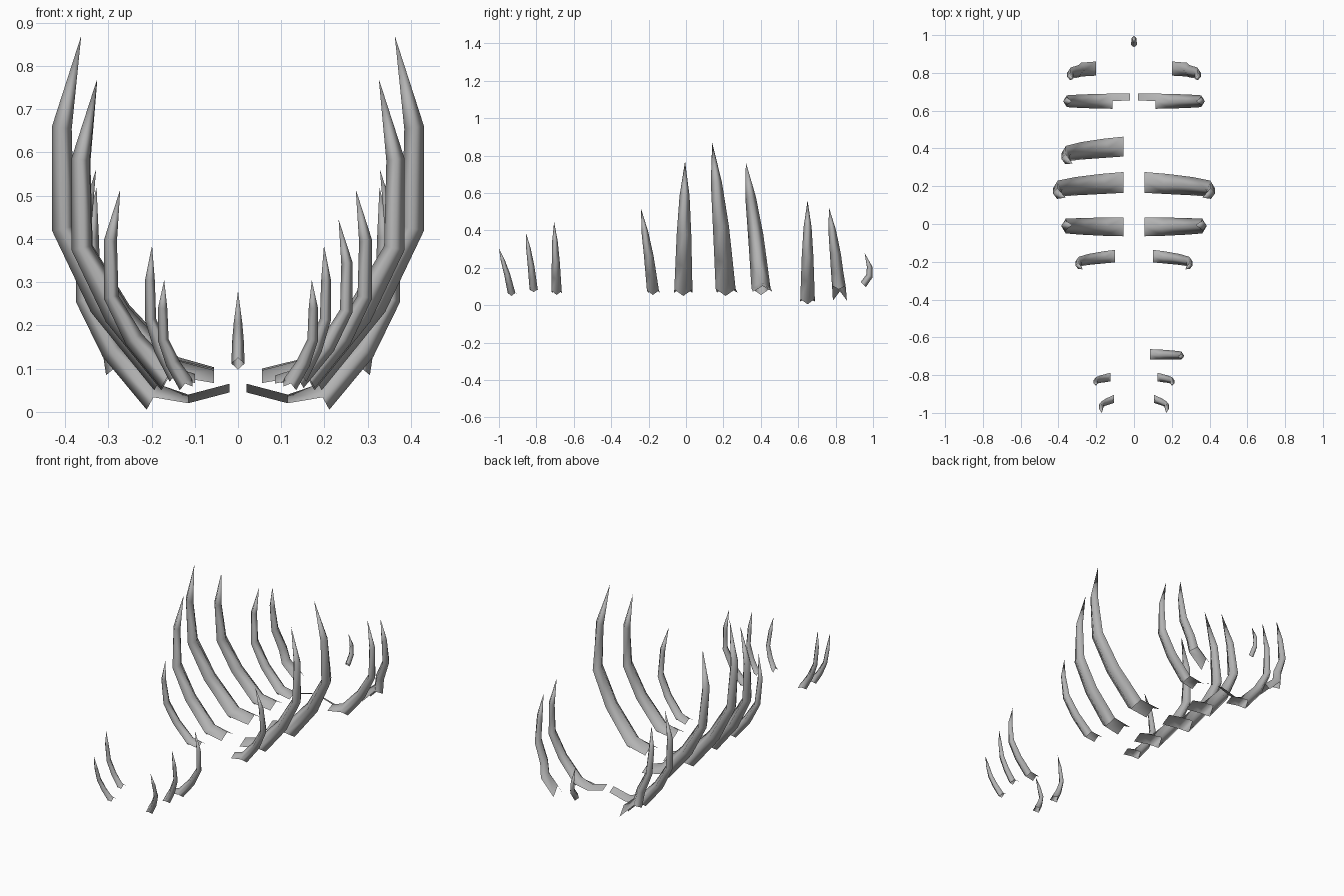
import bpy
import bmesh
from mathutils import Vector

cube = bpy.data.objects.get("Cube")
if cube:
    bpy.data.objects.remove(cube)

bone = bpy.data.materials.new("bone_grey")
bone.use_nodes = True
GREY = (0.45, 0.45, 0.45, 1)
bone.diffuse_color = GREY
bone.node_tree.nodes["Principled BSDF"].inputs["Base Color"].default_value = GREY


def finish(name, bm):
    bmesh.ops.recalc_face_normals(bm, faces=bm.faces[:])
    for f in bm.faces:
        f.smooth = True
    mesh = bpy.data.meshes.new(name)
    bm.to_mesh(mesh)
    bm.free()
    mesh.materials.append(bone)
    bpy.context.collection.objects.link(bpy.data.objects.new(name, mesh))


def tapered_tube(bm, rings, tip, open_first):
    """Diamond rings (inner, front, outer, back) joined up to a point."""
    rows = [[bm.verts.new(p) for p in ring] for ring in rings]
    end = bm.verts.new(tip)
    for n, (a, b) in enumerate(zip(rows, rows[1:])):
        for i in range(4):
            j = (i + 1) % 4
            # the first stretch keeps only its upper, inner faces
            if n == 0 and open_first and i in (1, 2):
                continue
            bm.faces.new((a[i], a[j], b[j], b[i]))
    for i in range(4):
        bm.faces.new((rows[-1][i], rows[-1][(i + 1) % 4], end))
    for v in [v for v in bm.verts if not v.link_faces]:
        bm.verts.remove(v)
    return rows


# Rib shape: along, up, thickness, width and lean for each ring
SHAPE = [
    (0.37, 0.0, 0.085, 0.97, 0.10),
    (0.76, 0.22, 0.068, 0.88, 0.25),
    (1.0, 0.45, 0.052, 0.78, 0.42),
    (1.0, 0.745, 0.046, 0.54, 0.72),
]


def rib(name, side, y0, y1, x0, x1, z0, z1, width, foot=None, start=None, strip=False):
    size = 0.15 + 0.85 * width / 0.11
    outer = [Vector((x0 + u * (x1 - x0), z0 + w * (z1 - z0))) for u, w, *_ in SHAPE]
    if foot:
        outer[0] = Vector(foot)
    tip = Vector((x0 + 0.82 * (x1 - x0), z1))
    low, high = start or (z0 + 0.018 * size, z0 + 0.05 * size)
    h = width / 2
    rings = [[(x0, y0, high), (x0, y0 - h, low), (x0, y0, low - 0.02), (x0, y0 + h, low)]]
    path = [Vector((x0, low))] + outer + [tip]
    for n, (_, _, thick, wide, lean) in enumerate(SHAPE):
        p = outer[n]
        t = (path[n + 2] - path[n]).normalized()
        inner = p + Vector((-t.y, t.x)) * thick * size
        mid = (p + inner) / 2
        y, hw = y0 + (y1 - y0) * lean, h * wide
        rings.append([(inner.x, y, inner.y), (mid.x, y - hw, mid.y),
                      (p.x, y, p.y), (mid.x, y + hw, mid.y)])
    rings = [[(side * x, y, z) for x, y, z in r] for r in rings]
    bm = bmesh.new()
    rows = tapered_tube(bm, rings, (side * tip.x, y1, tip.y), True)
    # thin strip reaching towards the middle
    if strip:
        a = bm.verts.new((side * 0.02, y0 + 0.005, 0.065))
        b = bm.verts.new((side * 0.02, y0 + h, 0.045))
        bm.faces.new((rows[0][0], a, b, rows[0][3]))
    finish(name, bm)


# Ribs in pairs, front to back
for side, tag in ((1, "left"), (-1, "right")):
    rib(tag + "_first_rib", side, -0.925, -1.0, 0.105, 0.185, 0.05, 0.305, 0.042)
    rib(tag + "_second_rib", side, -0.81, -0.855, 0.125, 0.215, 0.07, 0.385, 0.045)
    rib(tag + "_fourth_rib", side, -0.17, -0.24, 0.10, 0.31, 0.055, 0.515, 0.066)
    rib(tag + "_fifth_rib", side, -0.015, -0.005, 0.055, 0.385, 0.05, 0.77, 0.10)
    rib(tag + "_sixth_rib", side, 0.22, 0.14, 0.055, 0.43, 0.05, 0.87, 0.11)
    rib(tag + "_eighth_rib", side, 0.65, 0.65, 0.115, 0.375, 0.005, 0.56, 0.08,
        start=(0.02, 0.04), strip=True)
    rib(tag + "_ninth_rib", side, 0.823, 0.765, 0.20, 0.355, 0.07, 0.52, 0.075,
        foot=(0.305, 0.085), start=(0.025, 0.075))

# Unpaired ribs
rib("left_third_rib", 1, -0.69, -0.705, 0.085, 0.265, 0.055, 0.445, 0.055)
rib("right_seventh_rib", -1, 0.41, 0.32, 0.055, 0.385, 0.055, 0.765, 0.105)

# Central spike at the back
spike = []
for yi, zi, yo, zo, hw in ((0.935, 0.125, 0.962, 0.098, 0.015),
                           (0.965, 0.165, 0.998, 0.15, 0.014),
                           (0.967, 0.205, 0.997, 0.205, 0.010)):
    ym, zm = (yi + yo) / 2, (zi + zo) / 2
    spike.append([(0, yi, zi), (hw, ym, zm), (0, yo, zo), (-hw, ym, zm)])
bm = bmesh.new()
tapered_tube(bm, spike, (0, 0.955, 0.28), False)
finish("centre_spike", bm)
